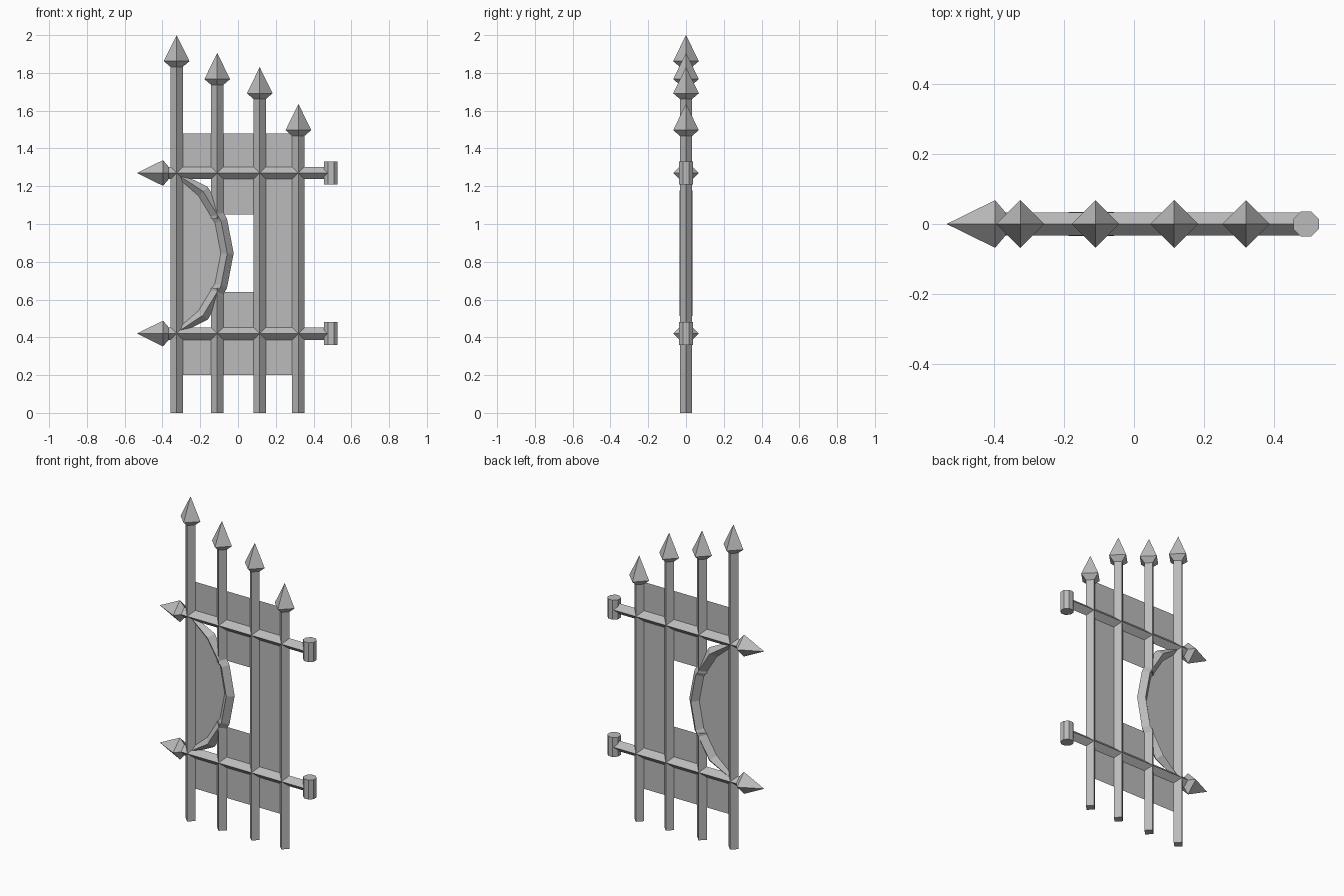
import bpy, bmesh, math
from mathutils import Vector, Matrix

cube = bpy.data.objects.get("Cube")
if cube:
    bpy.data.objects.remove(cube, do_unlink=True)

iron = bpy.data.materials.new("grey_iron")
iron.use_nodes = True
GREY = (0.5, 0.5, 0.5, 1)
iron.diffuse_color = GREY
iron.node_tree.nodes["Principled BSDF"].inputs["Base Color"].default_value = GREY

R = 0.033        # half diagonal of the diamond bars
HEAD = 0.068     # half width of the spear heads


def finish(name, bm, closed=True):
    if closed:
        bmesh.ops.remove_doubles(bm, verts=bm.verts, dist=1e-5)
        bmesh.ops.recalc_face_normals(bm, faces=bm.faces)
    mesh = bpy.data.meshes.new(name)
    bm.to_mesh(mesh)
    bm.free()
    mesh.materials.append(iron)
    obj = bpy.data.objects.new(name, mesh)
    bpy.context.collection.objects.link(obj)
    return obj


def skin(name, rings):
    """Join rings of points into a capped solid."""
    bm = bmesh.new()
    loops = [[bm.verts.new(p) for p in ring] for ring in rings]
    n = len(loops[0])
    for a, b in zip(loops, loops[1:]):
        for i in range(n):
            j = (i + 1) % n
            bm.faces.new((a[i], a[j], b[j], b[i]))
    bm.faces.new(loops[0][::-1])
    bm.faces.new(loops[-1])
    bmesh.ops.dissolve_degenerate(bm, dist=1e-6, edges=bm.edges)
    return finish(name, bm)


def turned(name, profile, sides=4, matrix=Matrix()):
    """Solid of a few sides from (height, radius) pairs along local z."""
    steps = [math.tau * i / sides for i in range(sides)]
    return skin(name, [[matrix @ Vector((r * math.cos(a), r * math.sin(a), h))
                        for a in steps] for h, r in profile])


def spear(name, start, tip, matrix):
    turned(name + "_bar", [(start, R), (tip - 0.16, R)], 4, matrix)
    turned(name + "_head", [(tip - 0.168, R), (tip - 0.138, HEAD), (tip, 0.0002)], 4, matrix)


def sheet(name, points):
    """Thin plate lying in the middle of the gate."""
    bm = bmesh.new()
    bm.faces.new([bm.verts.new((x, 0, z)) for x, z in points])
    return finish(name, bm, False)


def rect(name, x0, x1, z0, z1):
    sheet(name, [(x0, z0), (x1, z0), (x1, z1), (x0, z1)])


# Upright spears, stepping down towards the hinges
XS = (-0.325, -0.11, 0.115, 0.32)
TIPS = (2.0, 1.905, 1.83, 1.635)
LOW, HIGH = 0.42, 1.27
GAP_LOW, GAP_HIGH = 0.64, 1.05
for i, (x, tip) in enumerate(zip(XS, TIPS)):
    place = Matrix.Translation((x, 0, 0))
    cut = i == 1     # this spear is interrupted by the arch
    spear(f"upright_{i + 1}", GAP_HIGH - 0.02 if cut else 0, tip, place)
    if cut:
        turned("upright_2_lower_bar", [(0, R), (GAP_LOW + 0.02, R)], 4, place)

# Crossbars pointing to -x, each with a hinge barrel at the other end
for label, z in (("lower", LOW), ("upper", HIGH)):
    place = Matrix.Translation((0, 0, z)) @ Matrix.Rotation(-math.pi / 2, 4, 'Y')
    spear(label + "_crossbar", -0.475, 0.535, place)
    turned(label + "_hinge", [(-0.06, 0.039), (0.06, 0.039)], 8,
           Matrix.Translation((0.492, 0, z)) @ Matrix.Rotation(math.pi / 8, 4, 'Z'))

# Arch: diamond section swept along a faceted bow
mid = (LOW + HIGH) / 2
half = [(XS[0], 0.42), (-0.185, 0.328), (-0.09, 0.172)]
path = [(x, mid + h) for x, h in half] + [(-0.057, mid)] + [(x, mid - h) for x, h in half[::-1]]
rings = []
for i, (x, z) in enumerate(path):
    a = Vector(path[max(i - 1, 0)])
    b = Vector(path[min(i + 1, len(path) - 1)])
    t = (b - a).normalized()
    out = Vector((-t.y, 0, t.x))
    r = R * (0.35 if i in (0, len(path) - 1) else 1.03)
    c = Vector((x, 0, z))
    rings.append([c + out * r, c + Vector((0, r, 0)), c - out * r, c - Vector((0, r, 0))])
skin("arch", rings)

# Sheet panels between the bars
sheet("arch_panel", path)
rect("upper_panel", XS[0], XS[3], HIGH, 1.48)
rect("lower_panel", XS[0], XS[3], 0.2, LOW)
rect("hinge_side_panel", XS[2], XS[3], LOW, HIGH)
rect("upper_middle_panel", XS[1], XS[2], GAP_HIGH, HIGH)
rect("lower_middle_panel", XS[1], XS[2], LOW, GAP_LOW)
